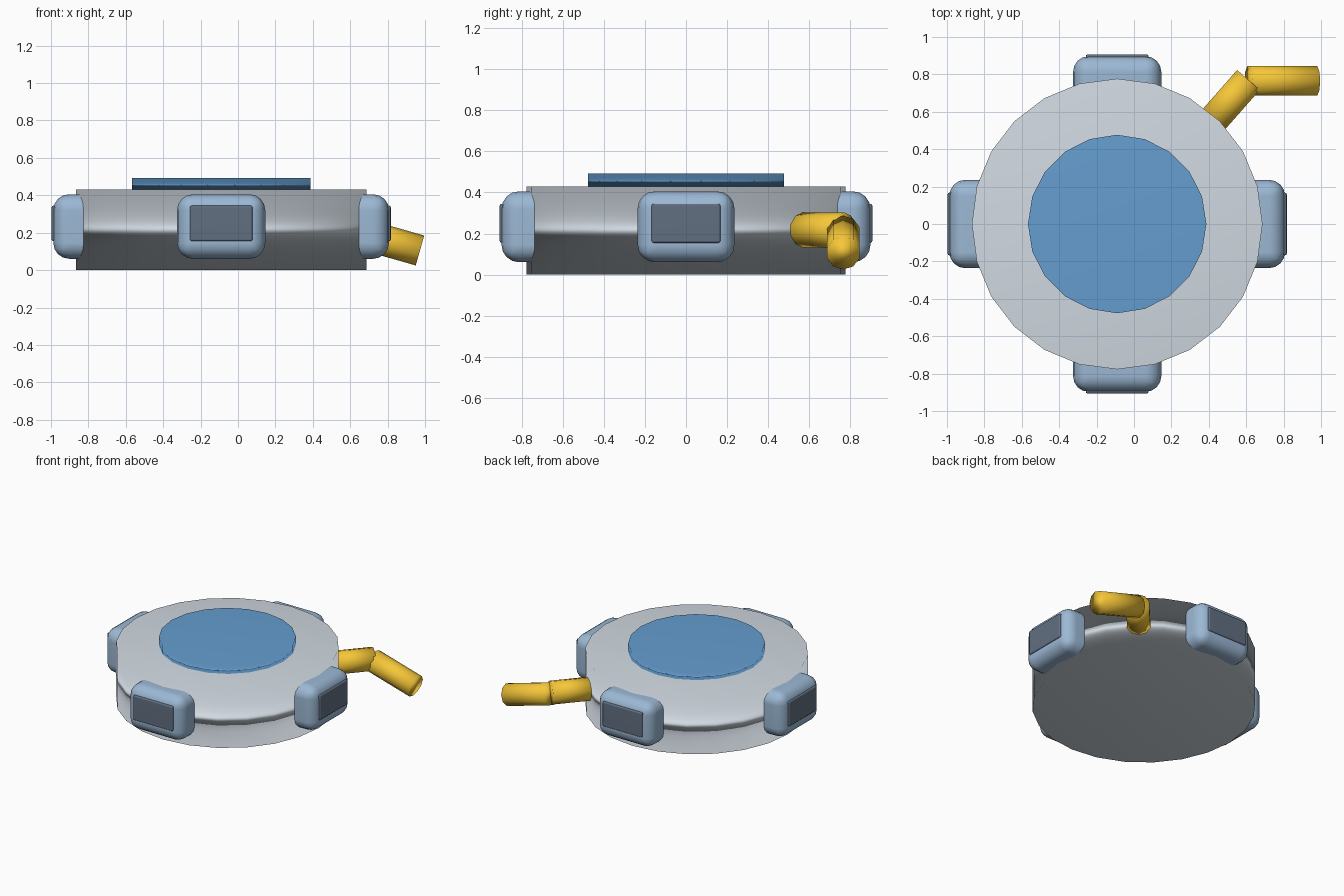
import bpy
from math import radians, cos, sin
from mathutils import Vector

if "Cube" in bpy.data.objects:
    bpy.data.objects.remove(bpy.data.objects["Cube"])

CX = -0.09  # drum axis


def material(name, rgb):
    m = bpy.data.materials.new(name)
    m.diffuse_color = (*rgb, 1)
    m.use_nodes = True
    m.node_tree.nodes["Principled BSDF"].inputs["Base Color"].default_value = m.diffuse_color
    return m


SHELL = material("pale_shell", (0.64, 0.70, 0.76))
BLUE = material("blue", (0.13, 0.34, 0.63))
PAD = material("light_blue", (0.33, 0.48, 0.66))
DARK = material("slate", (0.12, 0.16, 0.22))
YELLOW = material("yellow", (0.92, 0.57, 0.04))


def soft_shade(ob):
    # smooth everywhere, with large faces dominating the normals so caps stay flat
    ob.data.shade_smooth()
    mod = ob.modifiers.new("weighted", 'WEIGHTED_NORMAL')
    mod.mode = 'FACE_AREA'


def cylinder(name, start, end, radius, sides, mat):
    start, end = Vector(start), Vector(end)
    axis = end - start
    bpy.ops.mesh.primitive_cylinder_add(
        vertices=sides, radius=radius, depth=axis.length, location=(start + end) / 2,
        rotation=axis.to_track_quat('Z', 'Y').to_euler())
    ob = bpy.context.object
    ob.name = name
    ob.data.materials.append(mat)
    soft_shade(ob)


def rounded_box(name, turn, distance, z, size, bevel, segments, mat):
    # box placed at a distance from the drum axis, facing outwards
    a = radians(turn)
    bpy.ops.mesh.primitive_cube_add(
        size=1, location=(CX + distance * cos(a), distance * sin(a), z), rotation=(0, 0, a))
    ob = bpy.context.object
    ob.name = name
    ob.scale = size
    bpy.ops.object.transform_apply(location=False, rotation=False, scale=True)
    mod = ob.modifiers.new("round", 'BEVEL')
    mod.width = bevel
    mod.segments = segments
    ob.data.materials.append(mat)
    soft_shade(ob)


# Drum and top disc, softly shaded over their rims
cylinder("drum", (CX, 0, 0), (CX, 0, 0.43), 0.777, 24, SHELL)
cylinder("top_disc", (CX, 0, 0.415), (CX, 0, 0.493), 0.477, 20, BLUE)

# Four rounded pads, each with a dark panel
for side, turn in (("right", 0), ("back", 90), ("left", 180), ("front", 270)):
    rounded_box(side + "_pad", turn, 0.755, 0.233, (0.285, 0.472, 0.345), 0.085, 4, PAD)
    rounded_box(side + "_panel", turn, 0.877, 0.25, (0.06, 0.335, 0.19), 0.01, 2, DARK)

# Bent hose in two lengths
cylinder("hose_inner", (0.42, 0.552, 0.218), (0.612, 0.77, 0.218), 0.085, 10, YELLOW)
cylinder("hose_outer", (0.613, 0.765, 0.207), (0.973, 0.765, 0.105), 0.083, 10, YELLOW)
